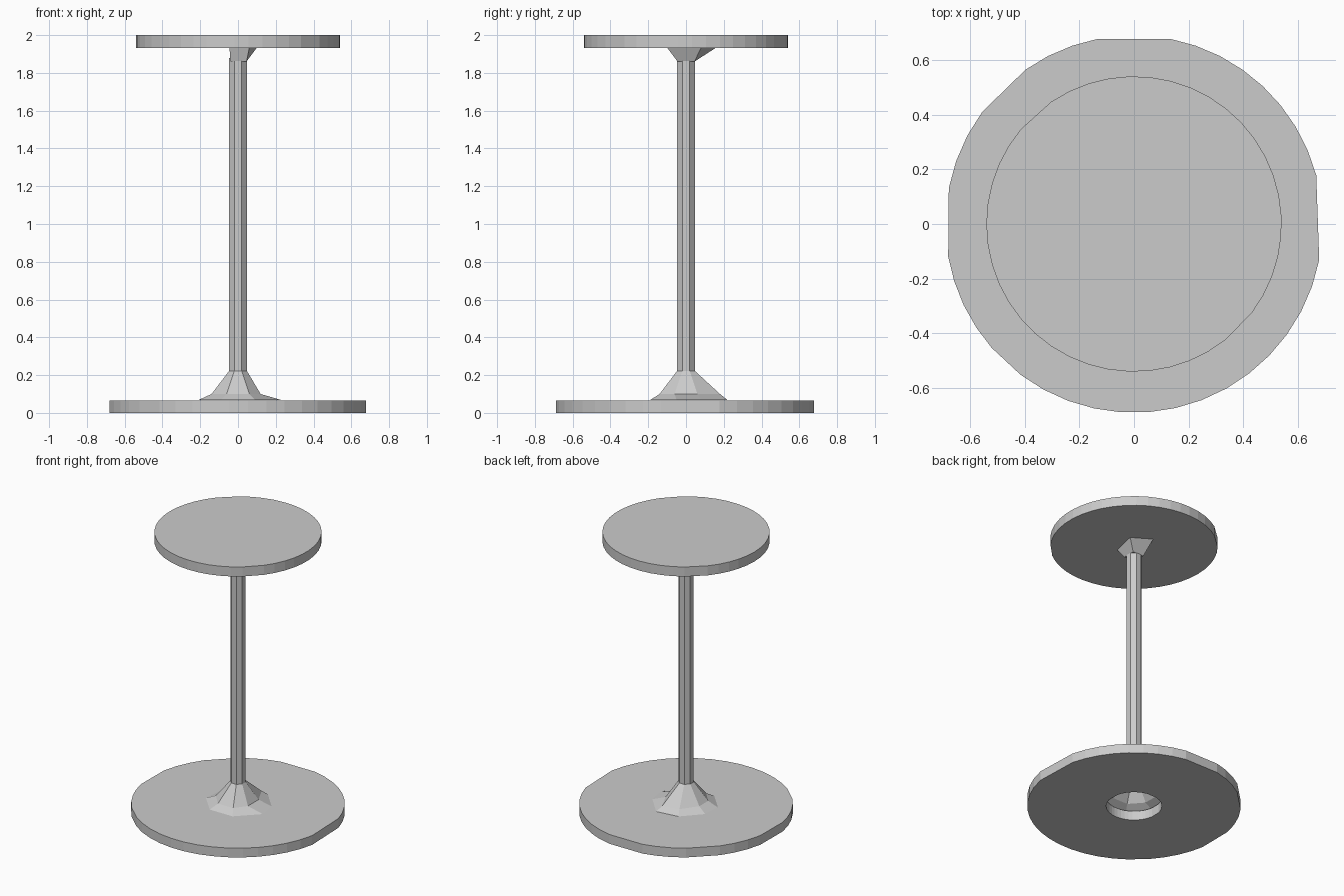
import bpy, bmesh
from math import cos, sin, radians

if "Cube" in bpy.data.objects:
    bpy.data.objects.remove(bpy.data.objects["Cube"])


def ring(radius, angles):
    return [(radius * cos(radians(a)), radius * sin(radians(a))) for a in angles]


def loft(name, sections, close=False, caps=True):
    """Skin equal-length outlines given as (z, [(x, y), ...])."""
    bm = bmesh.new()
    loops = [[bm.verts.new((x, y, z)) for x, y in pts] for z, pts in sections]
    n = len(loops[0])
    pairs = list(zip(loops, loops[1:]))
    if close:
        pairs.append((loops[-1], loops[0]))
    for a, b in pairs:
        for i in range(n):
            j = (i + 1) % n
            bm.faces.new((a[i], a[j], b[j], b[i]))
    if caps and not close:
        bm.faces.new(loops[0][::-1])
        bm.faces.new(loops[-1])
    bmesh.ops.recalc_face_normals(bm, faces=bm.faces)
    mesh = bpy.data.meshes.new(name)
    bm.to_mesh(mesh)
    bm.free()
    obj = bpy.data.objects.new(name, mesh)
    bpy.context.collection.objects.link(obj)
    return obj


def rim_angles(flats, step=8):
    """Angles around a worn disc, leaving the straight chords undivided."""
    angles = []
    for (a0, a1), (b0, _) in zip(flats, flats[1:] + [(flats[0][0] + 360, 0)]):
        count = max(1, round((b0 - a1) / step))
        angles += [a0] + [a1 + (b0 - a1) * k / count for k in range(count)]
    return angles


# Base disc with an open hollow in the middle
base_angles = rim_angles([(-11, 15), (79, 101), (125, 143.5), (169, 190), (221, 233)])
outer, hole = ring(0.69, base_angles), ring(0.18, base_angles)
loft("base_disc", [(0.0, hole), (0.0, outer), (0.066, outer), (0.066, hole)], close=True)

# Table top
top_angles = rim_angles([(124, 140), (308, 323)])
top_rim = ring(0.54, top_angles)
loft("table_top", [(1.932, top_rim), (2.0, top_rim)])

# Column
eight = [22.5 + 45 * k for k in range(8)]
column = ring(0.051, eight)
loft("column", [(0.21, column), (1.88, column)])

# Faceted foot skirt, open underneath
skirt_low = [(0.21, 0.08), (0.08, 0.22), (-0.08, 0.20), (-0.20, 0.07),
             (-0.21, -0.06), (-0.09, -0.19), (0.09, -0.19), (0.23, -0.05)]
skirt_mid = [(0.12, 0.06), (0.06, 0.18), (-0.06, 0.16), (-0.14, 0.05),
             (-0.14, -0.05), (-0.06, -0.14), (0.06, -0.14), (0.12, -0.06)]
loft("foot_skirt", [(0.068, skirt_low), (0.1, skirt_mid), (0.222, column)], caps=False)

# Flared bracket under the top
neck = [(0.045, 0.045), (-0.04, 0.045), (-0.04, -0.045), (0.045, -0.045)]
flare = [(0.10, 0.08), (-0.03, 0.16), (-0.045, -0.04), (0.06, -0.10)]
loft("top_bracket", [(1.86, neck), (1.934, flare)])
